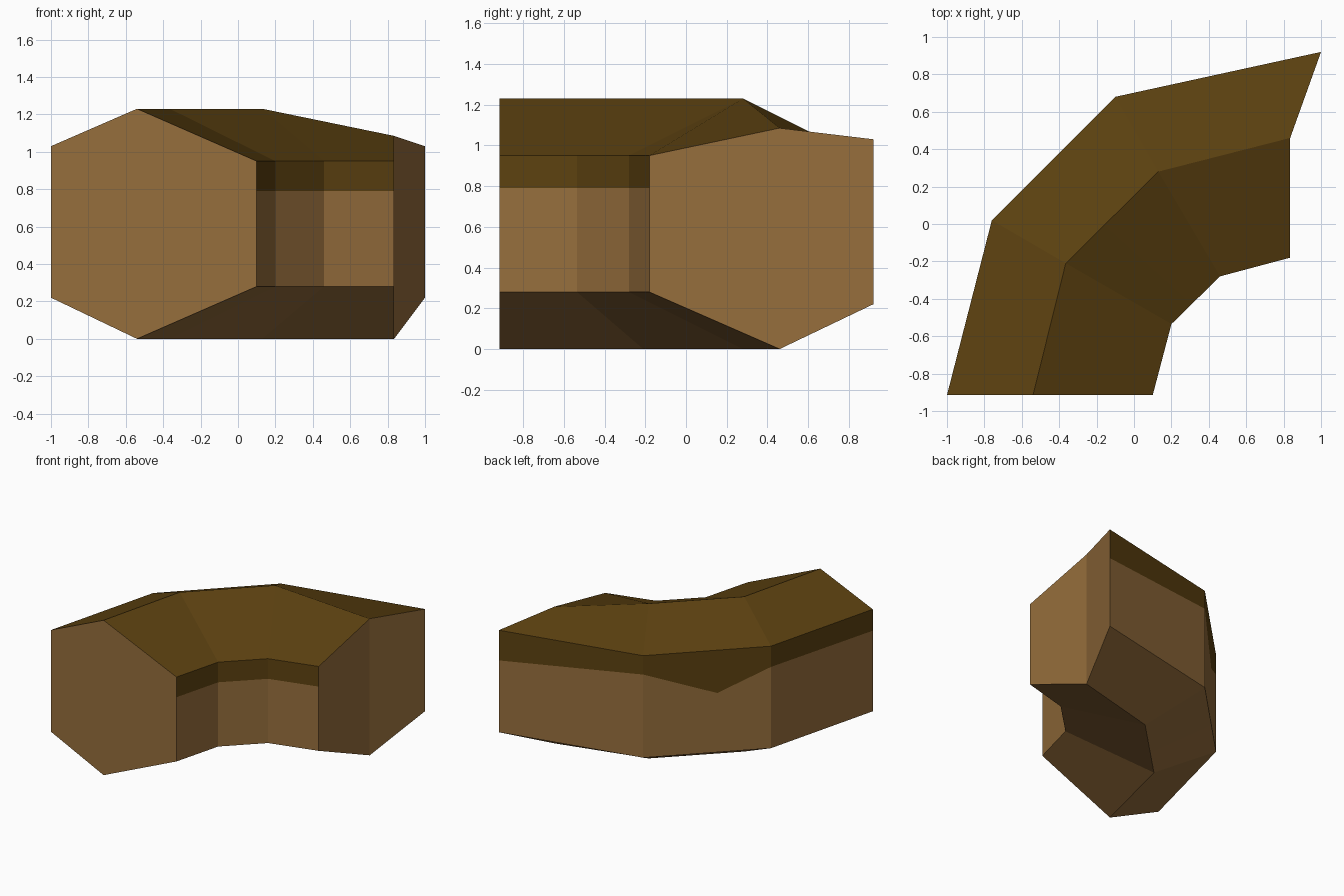
import bpy, bmesh
from mathutils import Vector

if "Cube" in bpy.data.objects:
    bpy.data.objects.remove(bpy.data.objects["Cube"])


def material(name, srgb):
    m = bpy.data.materials.new(name)
    lin = [(c / 255 / 12.92) if c / 255 <= 0.04045 else ((c / 255 + 0.055) / 1.055) ** 2.4 for c in srgb]
    m.diffuse_color = (*lin, 1)
    m.use_nodes = True
    m.node_tree.nodes["Principled BSDF"].inputs["Base Color"].default_value = m.diffuse_color
    return m


# Stations along the bend: outer xy, ridge xy, inner xy, ridge height, outer band height
stations = [
    ((-1.0, -0.915), (-0.54, -0.915), (0.10, -0.915), 1.23, 0.86),
    ((-0.76, 0.02), (-0.365, -0.21), (0.20, -0.535), 1.23, 0.865),
    ((-0.10, 0.68), (0.13, 0.28), (0.46, -0.28), 1.23, 0.88),
    ((1.0, 0.92), (0.835, 0.46), (0.835, -0.18), 1.085, 0.79),
]
# Extra station where the dark outer band dips to a point
mix = lambda a, b: tuple(Vector(a).lerp(Vector(b), 0.42))
a, b = stations[1], stations[2]
stations.insert(2, (mix(a[0], b[0]), mix(a[1], b[1]), mix(a[2], b[2]), 1.23, 0.69))

bm = bmesh.new()
rings = []
for outer, ridge, inner, top, band in stations:
    section = [(*outer, 0.22), (*outer, band), (*outer, 1.03), (*ridge, top),
               (*inner, 0.95), (*inner, 0.79), (*inner, 0.28), (*ridge, 0.0)]
    rings.append([bm.verts.new(p) for p in section])

# Skin: the top slopes and the bands below them are dark
for r, s in zip(rings, rings[1:]):
    for i in range(8):
        j = (i + 1) % 8
        f = bm.faces.new((r[i], r[j], s[j], s[i]))
        f.material_index = 1 if 1 <= i <= 4 else 0

# End caps, folded along the ridge line
for r in (rings[0], rings[-1]):
    bm.faces.new([r[i] for i in (0, 1, 2, 3, 7)])
    bm.faces.new([r[i] for i in (3, 4, 5, 6, 7)])
bmesh.ops.recalc_face_normals(bm, faces=bm.faces)

mesh = bpy.data.meshes.new("curved_block")
bm.to_mesh(mesh)
bm.free()
mesh.materials.append(material("earth brown", (150, 110, 60)))
mesh.materials.append(material("dark olive", (92, 65, 16)))
block = bpy.data.objects.new("curved_block", mesh)
bpy.context.collection.objects.link(block)
